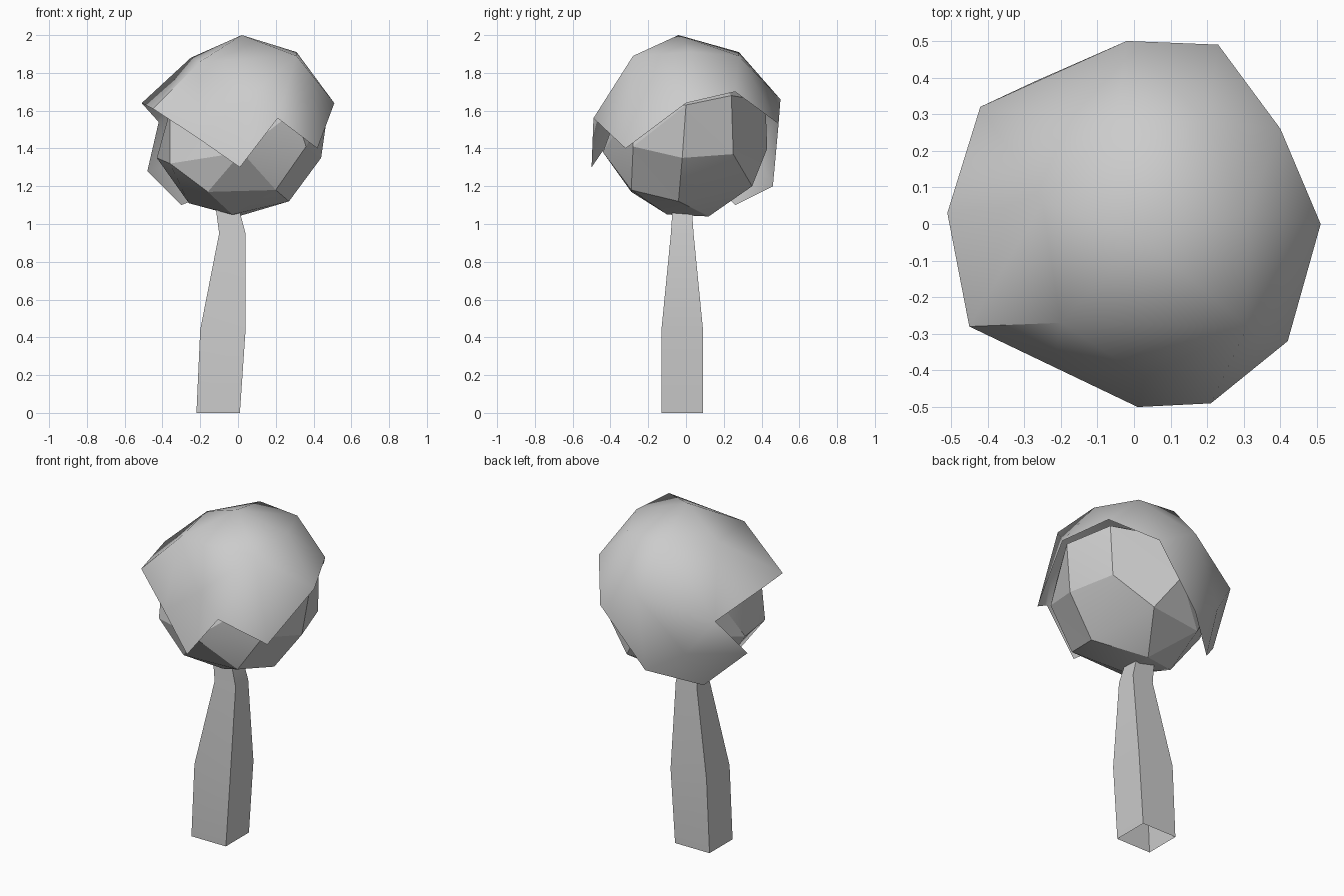
import bpy
import bmesh
from mathutils import Vector

cube = bpy.data.objects.get("Cube")
if cube:
    bpy.data.objects.remove(cube)

grey = bpy.data.materials.new("plain_grey")
grey.use_nodes = True
grey.diffuse_color = (0.6, 0.6, 0.6, 1)
grey.node_tree.nodes["Principled BSDF"].inputs["Base Color"].default_value = (0.6, 0.6, 0.6, 1)

CENTRE = Vector((0, 0, 1.5))


def finish(bm, name, angle):
    """Turn a bmesh into a named grey object, smooth below the given angle."""
    mesh = bpy.data.meshes.new(name)
    bm.to_mesh(mesh)
    bm.free()
    obj = bpy.data.objects.new(name, mesh)
    bpy.context.collection.objects.link(obj)
    mesh.materials.append(grey)
    bpy.ops.object.select_all(action='DESELECT')
    obj.select_set(True)
    bpy.context.view_layer.objects.active = obj
    bpy.ops.object.shade_smooth_by_angle(angle=angle)


def faceted_ball(name, points, gaps, angle):
    """Triangulate points round the crown centre, leaving openings at the gaps."""
    bm = bmesh.new()
    verts, real = [], {}
    for p in points + gaps:
        v = bm.verts.new((Vector(p) - CENTRE).normalized())
        verts.append(v)
        real[v] = Vector(p)
    bmesh.ops.convex_hull(bm, input=verts)
    for v, p in real.items():
        v.co = p
    bmesh.ops.recalc_face_normals(bm, faces=bm.faces)
    bmesh.ops.delete(bm, geom=verts[len(points):], context='VERTS')
    finish(bm, name, angle)


# Trunk: square sections (x min, x max, y min, y max, z), open at both ends
sections = [(-.22, .01, -.13, .09, 0), (-.2, .04, -.13, .09, .44),
            (-.1, .04, -.08, .04, .95), (-.12, 0, -.07, .03, 1.1)]
bm = bmesh.new()
rings = [[bm.verts.new(c) for c in ((a, c, z), (b, c, z), (b, d, z), (a, d, z))]
         for a, b, c, d, z in sections]
for low, high in zip(rings, rings[1:]):
    for i in range(4):
        j = (i + 1) % 4
        bm.faces.new((low[i], low[j], high[j], high[i]))
finish(bm, "trunk", .6)

# Inner crown: flat-faced ball
inner = [
    (-.03, -.1, 1.05), (0, .12, 1.04), (.27, -.04, 1.12), (.2, -.29, 1.18),
    (-.16, -.29, 1.17), (-.26, 0, 1.11), (-.2, .3, 1.2), (.15, .35, 1.2),
    (.44, -.02, 1.35), (.36, -.28, 1.41), (.36, .25, 1.37), (.02, -.44, 1.38),
    (-.36, -.24, 1.32), (-.43, .05, 1.35), (-.3, .3, 1.4), (.02, .43, 1.4),
    (.48, 0, 1.63), (.37, .24, 1.68), (0, .42, 1.65), (-.36, .2, 1.6),
    (-.36, -.2, 1.6), (0, -.36, 1.6), (.3, -.3, 1.6), (0, 0, 1.9),
]
faceted_ball("inner_crown", inner, [], .35)

# Outer crown: smooth ragged shell, low at the back and open in front and below
shell = [
    (.02, -.04, 2), (.31, -.28, 1.89), (.31, .03, 1.91), (.2, .28, 1.89),
    (-.05, .28, 1.91), (-.25, .06, 1.88), (-.2, -.27, 1.86),
    (.51, 0, 1.64), (.4, .26, 1.7), (.23, .49, 1.53), (-.02, .5, 1.66),
    (-.42, .32, 1.54), (-.51, .03, 1.64), (-.45, -.28, 1.61),
    (-.22, -.39, 1.46), (.03, -.42, 1.65),
    (.01, -.5, 1.3), (.21, -.49, 1.56), (.42, -.32, 1.4),
    (-.05, .46, 1.2), (-.3, .26, 1.1), (-.27, .39, 1.33), (-.48, .1, 1.28),
]
openings = [
    (-.55, -.03, 1.47), (-.3, -.32, 1.3), (-.35, -.2, 1.2), (.24, -.43, 1.28),
    (0, -.32, 1.1), (.5, -.05, 1.4), (.42, .25, 1.42), (.22, .33, 1.22),
    (.3, .1, 1.15), (0, .1, 1), (-.25, -.05, 1.1),
]
faceted_ball("outer_crown", shell, openings, 1)
